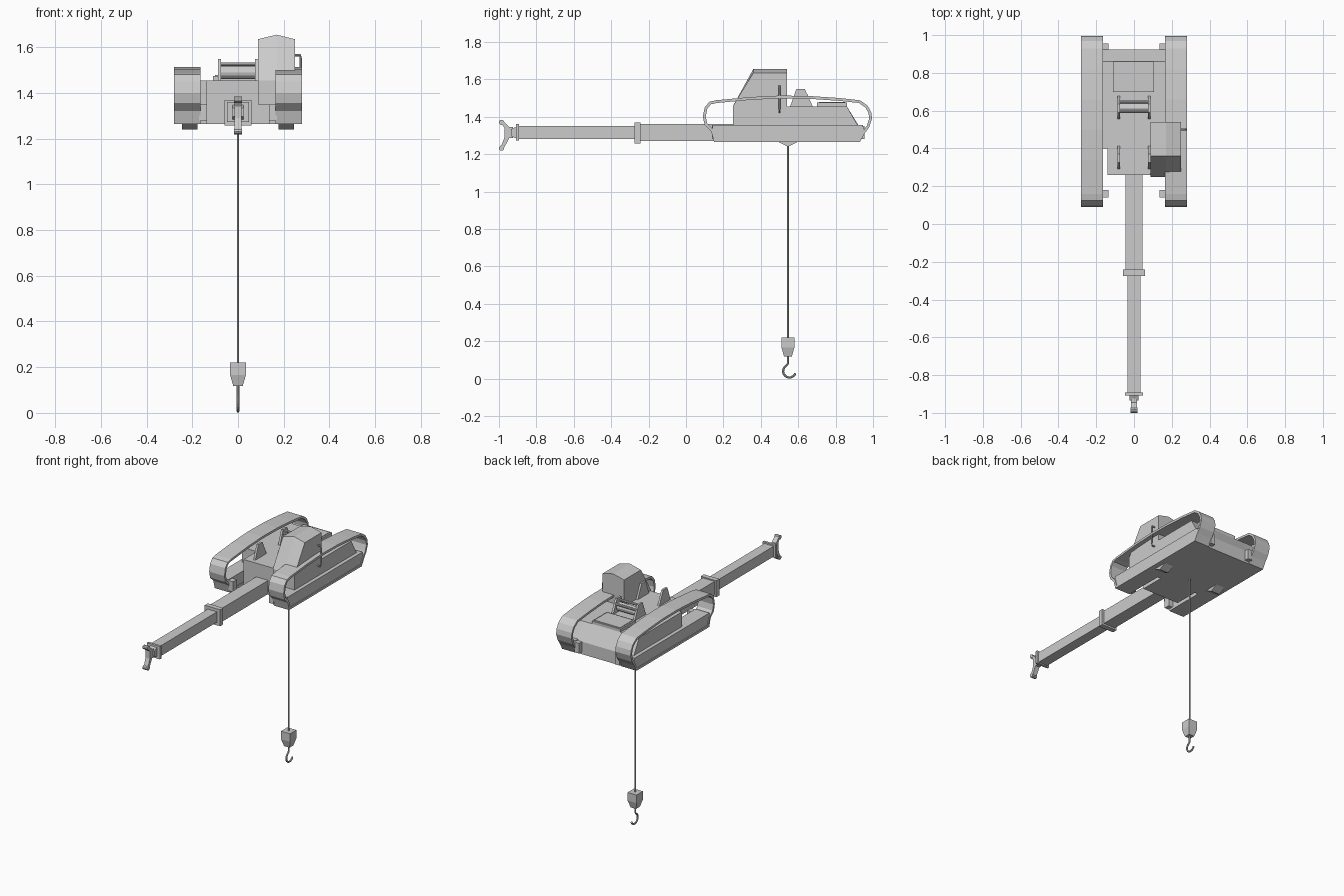
import bpy, bmesh, math
from mathutils import Vector

if "Cube" in bpy.data.objects:
    bpy.data.objects.remove(bpy.data.objects["Cube"])

# Single painted-metal colour
grey = bpy.data.materials.new("plain_grey")
grey.use_nodes = True
grey.diffuse_color = (0.6, 0.6, 0.6, 1)
grey.node_tree.nodes["Principled BSDF"].inputs["Base Color"].default_value = (0.6, 0.6, 0.6, 1)


def finish(name, bm):
    bmesh.ops.recalc_face_normals(bm, faces=bm.faces)
    mesh = bpy.data.meshes.new(name)
    bm.to_mesh(mesh)
    bm.free()
    mesh.materials.append(grey)
    obj = bpy.data.objects.new(name, mesh)
    bpy.context.collection.objects.link(obj)
    return obj


def box(name, x, y, z):
    bm = bmesh.new()
    bmesh.ops.create_cube(bm, size=1)
    for v in bm.verts:
        v.co = [(r[0] + r[1]) / 2 + c * (r[1] - r[0]) for c, r in zip(v.co, (x, y, z))]
    return finish(name, bm)


def slab(name, x0, x1, outline):
    """Extrude a side outline of (y, z) points across x."""
    bm = bmesh.new()
    face = bm.faces.new([bm.verts.new((x0, y, z)) for y, z in outline])
    new = bmesh.ops.extrude_face_region(bm, geom=[face])["geom"]
    bmesh.ops.translate(bm, vec=(x1 - x0, 0, 0),
                        verts=[v for v in new if isinstance(v, bmesh.types.BMVert)])
    return finish(name, bm)


def rod(name, points, radius, sides=8):
    """Polyline tube through the given points."""
    bm = bmesh.new()
    pts = [Vector(p) for p in points]
    rings = []
    for i, p in enumerate(pts):
        t = (pts[min(i + 1, len(pts) - 1)] - pts[max(i - 1, 0)]).normalized()
        a = t.cross(Vector((1, 0, 0)) if abs(t.x) < 0.8 else Vector((0, 0, 1))).normalized()
        b = t.cross(a)
        angles = [math.tau * k / sides for k in range(sides)]
        rings.append([bm.verts.new(p + radius * (a * math.cos(q) + b * math.sin(q))) for q in angles])
    for r, s in zip(rings, rings[1:]):
        for k in range(sides):
            n = (k + 1) % sides
            bm.faces.new((r[k], r[n], s[n], s[k]))
    bm.faces.new(rings[0])
    bm.faces.new(rings[-1])
    return finish(name, bm)


def track_band(name, x0, x1, outline):
    """Closed thin strip following the outline."""
    bm = bmesh.new()
    a = [bm.verts.new((x0, y, z)) for y, z in outline]
    b = [bm.verts.new((x1, y, z)) for y, z in outline]
    for i in range(len(a)):
        j = (i + 1) % len(a)
        bm.faces.new((a[i], a[j], b[j], b[i]))
    obj = finish(name, bm)
    mod = obj.modifiers.new("thickness", "SOLIDIFY")
    mod.thickness = 0.015
    mod.offset = -1
    mod.use_even_offset = True


def span(side, a, b):
    return sorted((side * a, side * b))


# Hull: narrow front, wider rear with sloping tail
slab("front_hull", -0.14, 0.14, [(0.26, 1.265), (0.26, 1.455), (0.55, 1.455), (0.55, 1.265)])
slab("rear_hull", -0.167, 0.167,
     [(0.43, 1.265), (0.43, 1.455), (0.86, 1.455), (0.925, 1.35), (0.925, 1.265)])
box("engine_cover", (-0.11, 0.105), (0.70, 0.86), (1.45, 1.475))
box("engine_panel", (-0.1, 0.095), (0.71, 0.85), (1.47, 1.479))

# Running gear on both sides
loop = [(0.15, 1.265), (0.135, 1.32), (0.10, 1.355), (0.09, 1.40), (0.10, 1.45), (0.125, 1.48),
        (0.16, 1.488), (0.34, 1.505), (0.50, 1.513), (0.66, 1.511), (0.82, 1.50), (0.93, 1.488),
        (0.97, 1.46), (0.99, 1.425), (0.995, 1.39), (0.98, 1.345), (0.955, 1.31), (0.93, 1.265)]
for side, label in ((1, "left"), (-1, "right")):
    track_band(label + "_track", *span(side, 0.165, 0.28), loop)
    slab(label + "_track_frame", *span(side, 0.17, 0.275),
         [(0.15, 1.266), (0.14, 1.355), (0.945, 1.355), (0.955, 1.32), (0.93, 1.266)])
    start = 0.25 if side > 0 else 0.40
    slab(label + "_side_box", *span(side, 0.14, 0.25),
         [(start, 1.35), (start, 1.455), (0.86, 1.455), (0.92, 1.35)])
    for end, y in (("front", (0.14, 0.18)), ("rear", (0.915, 0.955))):
        box(f"{label}_{end}_axle_stub", span(side, 0.135, 0.17), y, (1.28, 1.35))
    slab(label + "_belly_wedge", *span(side, 0.177, 0.245),
         [(0.49, 1.267), (0.53, 1.247), (0.545, 1.24), (0.56, 1.247), (0.60, 1.267)])
    # Winch and boom brackets
    for end, y in (("front", 0.29), ("rear", 0.555)):
        slab(f"{label}_{end}_bracket", *span(side, 0.074, 0.088),
             [(y, 1.45), (y + 0.035, 1.548), (y + 0.08, 1.548), (y + 0.125, 1.45)])

# Winch drum and rollers
rod("winch_drum", [(-0.08, 0.615, 1.49), (0.08, 0.615, 1.49)], 0.028, 12)
for y, z in ((0.595, 1.525), (0.645, 1.515)):
    rod("winch_roller", [(-0.08, y, z), (0.08, y, z)], 0.008)

# Cab with raked windscreen and ridged roof
cab = slab("cab", 0.087, 0.25,
           [(0.25, 1.35), (0.25, 1.455), (0.36, 1.635), (0.54, 1.635), (0.54, 1.35)])
bm = bmesh.new()
bm.from_mesh(cab.data)
bmesh.ops.bisect_plane(bm, geom=bm.verts[:] + bm.edges[:] + bm.faces[:],
                       plane_co=(0.17, 0, 0), plane_no=(1, 0, 0))
for v in bm.verts:
    if abs(v.co.x - 0.17) < 0.001 and v.co.z > 1.6:
        v.co.z = 1.655
bm.to_mesh(cab.data)
bm.free()
rod("cab_handle", [(0.245, 0.5, 1.565), (0.272, 0.5, 1.565), (0.275, 0.5, 1.55),
                   (0.275, 0.5, 1.44), (0.272, 0.5, 1.425), (0.245, 0.5, 1.425)], 0.005)

# Telescopic boom
box("boom_outer", (-0.045, 0.045), (-0.25, 0.55), (1.27, 1.362))
box("boom_collar", (-0.058, 0.058), (-0.275, -0.242), (1.258, 1.37))
box("boom_inner", (-0.035, 0.035), (-0.9, -0.25), (1.28, 1.35))
box("boom_end_collar", (-0.048, 0.048), (-0.908, -0.892), (1.272, 1.36))
slab("boom_nose", -0.025, 0.025, [(-0.9, 1.28), (-0.935, 1.297), (-0.935, 1.333), (-0.9, 1.35)])
slab("boom_fork", -0.016, 0.016,
     [(-0.925, 1.285), (-0.945, 1.285), (-0.976, 1.228), (-0.994, 1.228), (-0.97, 1.29),
      (-0.97, 1.34), (-0.994, 1.375), (-0.976, 1.375), (-0.945, 1.345), (-0.925, 1.345)])
for z in (1.232, 1.37):
    rod("fork_roller", [(-0.018, -0.986, z), (0.018, -0.986, z)], 0.014, 10)

# Hoist cable, block and hook
rod("hoist_cable", [(0, 0.545, 0.2), (0, 0.545, 1.28)], 0.005)
block = box("hook_block", (-0.034, 0.034), (0.511, 0.579), (0.165, 0.22))
bm = bmesh.new()
bm.from_mesh(block.data)
base = min(bm.faces, key=lambda f: f.calc_center_median().z)
new = bmesh.ops.extrude_face_region(bm, geom=[base])["geom"]
for v in [g for g in new if isinstance(g, bmesh.types.BMVert)]:
    v.co = (v.co.x * 0.6, 0.545 + (v.co.y - 0.545) * 0.6, 0.117)
bmesh.ops.delete(bm, geom=[base], context="FACES_ONLY")
bm.to_mesh(block.data)
bm.free()
arc = [math.radians(a) for a in range(120, 341, 20)]
rod("hook", [(0, 0.545, 0.12), (0, 0.545, 0.08)] +
    [(0, 0.553 + 0.034 * math.cos(a), 0.04 + 0.034 * math.sin(a)) for a in arc], 0.006)
